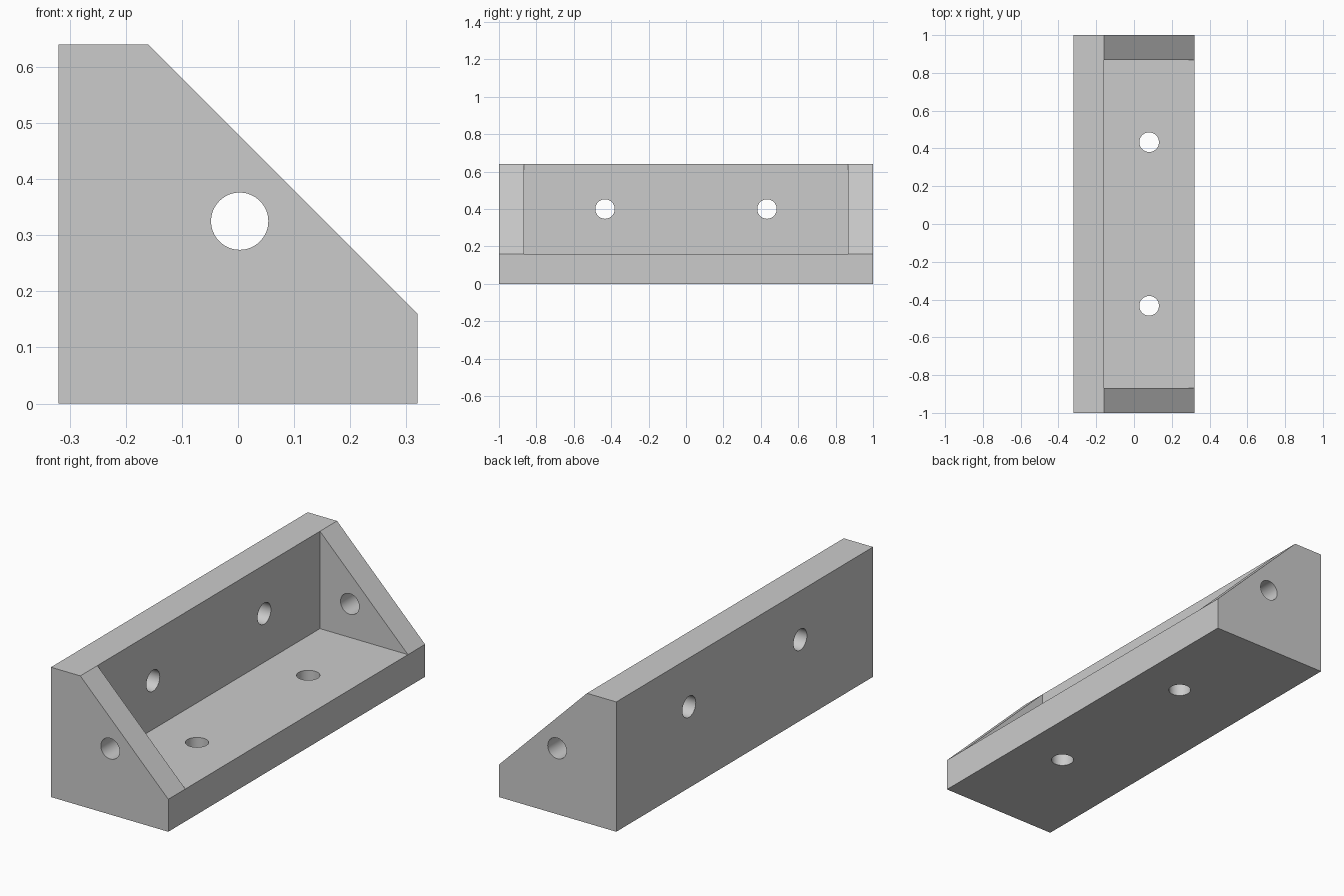
import bpy, bmesh, math

if "Cube" in bpy.data.objects:
    bpy.data.objects.remove(bpy.data.objects["Cube"], do_unlink=True)

HALF_W, HEIGHT, THICK = 0.32, 0.64, 0.16
END_Y = 0.867          # inner face of the end gussets
HOLE_Y = 0.433

grey = bpy.data.materials.new("plain grey")
grey.use_nodes = True
colour = (0.6, 0.6, 0.6, 1)
grey.diffuse_color = colour
grey.node_tree.nodes["Principled BSDF"].inputs["Base Color"].default_value = colour


def prism(name, profile, half_length):
    """Extrude an x-z profile symmetrically along y."""
    bm = bmesh.new()
    face = bm.faces.new([bm.verts.new((x, -half_length, z)) for x, z in profile])
    moved = bmesh.ops.extrude_face_region(bm, geom=[face])["geom"]
    verts = [v for v in moved if isinstance(v, bmesh.types.BMVert)]
    bmesh.ops.translate(bm, verts=verts, vec=(0, 2 * half_length, 0))
    bmesh.ops.recalc_face_normals(bm, faces=bm.faces)
    mesh = bpy.data.meshes.new(name)
    bm.to_mesh(mesh)
    bm.free()
    mesh.materials.append(grey)
    obj = bpy.data.objects.new(name, mesh)
    bpy.context.collection.objects.link(obj)
    return obj


def drill(name, location, rotation, radius, depth):
    bpy.ops.mesh.primitive_cylinder_add(vertices=64, radius=radius, depth=depth,
                                        location=location, rotation=rotation)
    obj = bpy.context.object
    obj.name = name
    obj.data.materials.append(grey)
    return obj


# Solid bracket body with a chamfered profile
bracket = prism("corner_bracket", [
    (-HALF_W, 0), (HALF_W, 0), (HALF_W, THICK),
    (HALF_W - 3 * THICK, HEIGHT), (-HALF_W, HEIGHT)], 1)

# Pocket that leaves the floor, the back wall and two end gussets
inner = THICK - HALF_W
cutters = [prism("pocket_cutter", [
    (inner, THICK), (0.6, THICK), (0.6, 0.9), (inner, 0.9)], END_Y)]

# Screw holes through floor and wall, and one bore through both gussets
quarter = math.pi / 2
for side in (-1, 1):
    y = side * HOLE_Y
    cutters.append(drill("floor_hole_cutter", (0.08, y, 0.08), (0, 0, 0), 0.052, 0.3))
    cutters.append(drill("wall_hole_cutter", (-0.24, y, 0.4), (0, quarter, 0), 0.052, 0.3))
cutters.append(drill("gusset_hole_cutter", (0.003, 0, 0.325), (quarter, 0, 0), 0.051, 2.2))

bpy.context.view_layer.objects.active = bracket
for cutter in cutters:
    mod = bracket.modifiers.new(cutter.name, "BOOLEAN")
    mod.operation = "DIFFERENCE"
    mod.solver = "EXACT"
    mod.object = cutter
    bpy.ops.object.modifier_apply(modifier=mod.name)
    bpy.data.objects.remove(cutter, do_unlink=True)

# Smooth bores, crisp edges
bpy.ops.object.select_all(action="DESELECT")
bracket.select_set(True)
bpy.ops.object.shade_smooth_by_angle(angle=math.radians(30))
